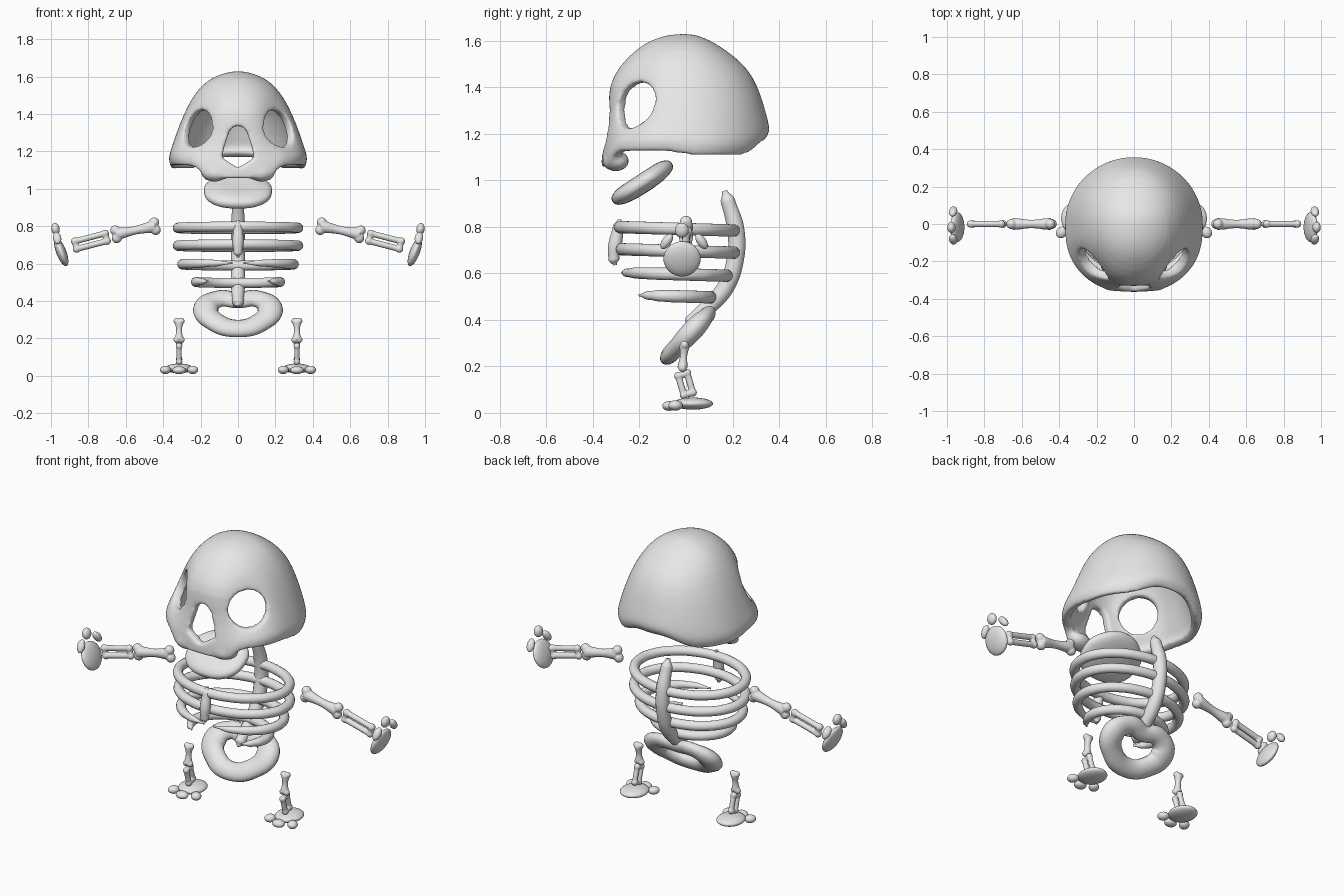
import bpy, bmesh
from math import sin, cos, pi, radians, exp
from mathutils import Vector, Matrix, Euler

if "Cube" in bpy.data.objects:
    bpy.data.objects.remove(bpy.data.objects["Cube"], do_unlink=True)

GREY = (0.8, 0.8, 0.8, 1)
bone_mat = bpy.data.materials.new("bone_grey")
bone_mat.use_nodes = True
bone_mat.diffuse_color = GREY
bone_mat.node_tree.nodes["Principled BSDF"].inputs["Base Color"].default_value = GREY


def select(objs):
    bpy.ops.object.select_all(action='DESELECT')
    for o in objs:
        o.select_set(True)
    bpy.context.view_layer.objects.active = objs[0]


def link(name, data):
    obj = bpy.data.objects.new(name, data)
    bpy.context.collection.objects.link(obj)
    data.materials.append(bone_mat)
    return obj


def from_bmesh(name, bm):
    mesh = bpy.data.meshes.new(name)
    bm.to_mesh(mesh)
    bm.free()
    obj = link(name, mesh)
    select([obj])
    bpy.ops.object.shade_smooth()
    return obj


def ball(name, loc, radii, rot=(0, 0, 0)):
    turn = Euler([radians(a) for a in rot])
    bm = bmesh.new()
    bmesh.ops.create_uvsphere(bm, u_segments=28, v_segments=16, radius=1,
                              matrix=Matrix.LocRotScale(Vector(loc), turn, Vector(radii)))
    return from_bmesh(name, bm)


def bake(obj):
    select([obj])
    bpy.ops.object.convert(target='MESH')
    bpy.ops.object.shade_smooth()
    return obj


def tube(name, points, cyclic=False):
    """Round tube through (x, y, z, radius) points."""
    curve = bpy.data.curves.new(name, 'CURVE')
    curve.dimensions = '3D'
    curve.bevel_depth = 1
    curve.bevel_resolution = 5
    curve.resolution_u = 8
    curve.use_fill_caps = True
    spline = curve.splines.new('BEZIER')
    spline.bezier_points.add(len(points) - 1)
    spline.use_cyclic_u = cyclic
    spline.radius_interpolation = 'EASE'
    for bp, p in zip(spline.bezier_points, points):
        bp.co, bp.radius = p[:3], p[3]
        bp.handle_left_type = bp.handle_right_type = 'AUTO'
    return bake(link(name, curve))


def fuse(name, parts, voxel=0.004, rounds=4):
    """Join overlapping shapes and blend them into one rounded skin."""
    select(parts)
    bpy.ops.object.join()
    obj = parts[0]
    obj.name = name
    mod = obj.modifiers.new("skin", 'REMESH')
    mod.mode, mod.voxel_size = 'VOXEL', voxel
    mod = obj.modifiers.new("soften", 'SMOOTH')
    mod.factor, mod.iterations = 0.5, rounds
    return bake(obj)


def knobbed_bone(name, a, b, side, r, knob, spread):
    a, b, side = Vector(a), Vector(b), Vector(side)
    mid = (a + b) / 2
    parts = [tube(name, [(*a, r * 1.4), (*mid, r), (*b, r * 1.4)])]
    parts += [ball(name, end + side * s * spread, [knob] * 3) for end in (a, b) for s in (-1, 1)]
    return fuse(name, parts, rounds=8)


def slotted_bone(name, a, b, side, r, spread):
    a, b, side = Vector(a), Vector(b), Vector(side) * spread
    bars = [(a + side, b + side), (a - side, b - side), (a + side, a - side), (b + side, b - side)]
    parts = [tube(name, [(*p, r), (*q, r)]) for p, q in bars]
    parts += [ball(name, p, [r * 1.25] * 3) for bar in bars[:2] for p in bar]
    return fuse(name, parts)


def mirror(obj):
    twin = link(obj.name.replace("left", "right"), obj.data.copy())
    twin.data.transform(Matrix.Scale(-1, 4, (1, 0, 0)))
    twin.data.flip_normals()


def ease(a, b, v):
    t = min(1, max(0, (v - a) / (b - a)))
    return t * t * (3 - 2 * t)


def power(v, p):
    return (1 if v > 0 else -1) * abs(v) ** p


# Skull shell: rings of height, half width, front depth, back depth
rings = [(1.63, .03, .06, .03), (1.607, .115, .145, .095), (1.565, .185, .213, .165),
         (1.49, .245, .29, .262), (1.40, .291, .337, .312), (1.30, .33, .33, .342),
         (1.20, .362, .35, .361), (1.15, .376, .364, .361), (1.105, .357, .364, .33)]
SEG = 48
bm = bmesh.new()
loops = []
for z, w, front, back in rings:
    corner = 1 - 0.2 * ease(1.55, 1.25, z)
    loop = []
    for i in range(SEG):
        a = 2 * pi * (i + .5) / SEG
        c, s = cos(a), sin(a)
        low = ease(1.28, 1.11, z)
        if s > 0:
            # Arched notch at the nape
            x, y = w * c, back * s
            h = z + .06 * low * ease(.26, .06, abs(x)) * ease(.1, .3, y)
        else:
            # Upper jaw hanging below the cheeks
            x, y = w * power(c, corner), front * power(s, corner)
            h = z - .065 * low * ease(-.19, -.28, y) * ease(.24, .17, abs(x))
            h += .018 * low * ease(.05, -.1, y)
        # Shallow hollow around each eye
        d2 = (abs(x) - .235) ** 2 + (y + .245) ** 2 + (h - 1.32) ** 2
        dent = .036 * exp(-d2 / .012)
        loop.append(bm.verts.new((x - power(x, 0) * dent, y + dent, h)))
    loops.append(loop)
for up, down in zip(loops, loops[1:]):
    for i in range(SEG):
        j = (i + 1) % SEG
        bm.faces.new((up[i], down[i], down[j], up[j]))
bm.faces.new(loops[0])
bmesh.ops.recalc_face_normals(bm, faces=bm.faces)
skull = from_bmesh("skull", bm)
skull.modifiers.new("round", 'SUBSURF').levels = 1
shell = skull.modifiers.new("wall", 'SOLIDIFY')
shell.thickness, shell.offset = 0.048, -1

# Cutters for eyes and nose
cutters = [ball("eye_cutter", (s * .212, -.214, 1.322), (.106, .25, .1), (0, 0, s * 45)) for s in (-1, 1)]
bm = bmesh.new()
outline = [(0, 1.112), (.085, 1.165), (.075, 1.22), (.045, 1.31), (.02, 1.335),
           (-.02, 1.335), (-.045, 1.31), (-.075, 1.22), (-.085, 1.165)]
face = bm.faces.new([bm.verts.new((x, -.5, z)) for x, z in outline])
ext = bmesh.ops.extrude_face_region(bm, geom=[face])
bmesh.ops.translate(bm, vec=(0, .33, 0), verts=[v for v in ext["geom"] if isinstance(v, bmesh.types.BMVert)])
bmesh.ops.recalc_face_normals(bm, faces=bm.faces)
cutters.append(from_bmesh("nose_cutter", bm))
for c in cutters:
    c.hide_render = True
    cut = skull.modifiers.new("hole", 'BOOLEAN')
    cut.operation, cut.object = 'DIFFERENCE', c
bake(skull)
for c in cutters:
    bpy.data.objects.remove(c, do_unlink=True)

# Thick gum lobes blended into the upper jaw
gums = [ball("gum", (s * .125, -.302, 1.083), (.075, .055, .045), (0, 0, s * 20)) for s in (-1, 1)]
fuse("skull", [skull] + gums, 0.01, 10)

# Jaw: tilted rounded slab, slightly dished, narrower at the back
bm = bmesh.new()
bmesh.ops.create_uvsphere(bm, u_segments=40, v_segments=20, radius=1)
for v in bm.verts:
    x, y, z = v.co
    if z > 0:
        z *= 1 - .3 * exp(-(x * x + y * y) / .25)
    taper = 1 - .2 * ease(.1, 1, y)
    v.co = (.182 * taper * power(x, .85), .152 * power(y, .85), .046 * power(z, .8))
bmesh.ops.transform(bm, verts=bm.verts, matrix=Matrix.Translation((0, -.188, .99)) @ Matrix.Rotation(radians(33), 4, 'X'))
from_bmesh("jaw", bm)

# Spine and breastbone
tube("spine", [(0, y, z, r) for y, z, r in [
    (.165, .955, .012), (.18, .91, .032), (.215, .78, .038), (.212, .66, .038),
    (.17, .54, .038), (.09, .45, .036), (.02, .39, .03), (0, .372, .008)]])
tube("breastbone", [(0, y, z, r) for y, z, r in [
    (-.285, .832, .008), (-.29, .8, .025), (-.305, .72, .03), (-.31, .66, .024), (-.305, .635, .008)]])

# Ribs: height, half width, front, back, opening angle at the front
for n, (z, w, front, back, gap) in enumerate([
        (.79, .322, -.283, .205, 0), (.695, .322, -.275, .205, 0),
        (.595, .298, -.275, .175, .1), (.5, .225, -.256, .105, .8)]):
    mid, depth = (front + back) / 2, (back - front) / 2
    steps = 16
    pts = []
    for i in range(steps if not gap else steps + 1):
        t = gap + (2 * pi - 2 * gap) * i / steps
        y = mid - depth * cos(t)
        r = .027
        if gap:
            r = (.005, .019, .025, .027)[min(i, steps - i, 3)]
        pts.append((w * sin(t), y, z - .03 * y, r))
    tube(f"rib_{n + 1}", pts, cyclic=not gap)

# Pelvis: flattened ring, narrower at the bottom
half = [(.1, .106, .052), (.172, .03, .068), (.115, -.07, .058)]
path = [(0, .093, .048)] + half + [(0, -.112, .054)] + [(-x, y, r) for x, y, r in reversed(half)]
pelvis = tube("pelvis", [(x, y, 0, r) for x, y, r in path], cyclic=True)
pelvis.data.transform(Matrix.Translation((0, .01, .335)) @ Matrix.Rotation(radians(47), 4, 'X')
                      @ Matrix.Diagonal((1, 1, .68, 1)))

# Left arm, hand, leg and foot, then their mirrored twins
limbs = [
    knobbed_bone("left_upper_arm", (.444, 0, .8), (.652, 0, .757), (.2, 0, .98), .023, .027, .021),
    slotted_bone("left_forearm", (.705, 0, .741), (.868, 0, .699), (.25, 0, .97), .0165, .021),
    ball("left_palm", (.945, -.017, .662), (.027, .08, .08), (0, 21, 0)),
    ball("left_middle_finger", (.976, -.018, .785), (.022, .03, .032), (0, 8, 0)),
    ball("left_front_finger", (.967, -.083, .737), (.022, .02, .038), (-35, 10, 0)),
    ball("left_back_finger", (.967, .067, .737), (.022, .02, .038), (35, 10, 0)),
    knobbed_bone("left_thigh", (.315, -.006, .293), (.315, -.015, .193), (1, 0, 0), .016, .018, .012),
    slotted_bone("left_shin", (.315, -.014, .165), (.315, .01, .082), (0, .96, .28), .0145, .02),
    ball("left_foot", (.315, .03, .04), (.075, .086, .026)),
    ball("left_middle_toe", (.315, -.072, .03), (.036, .03, .021)),
    ball("left_outer_toe", (.388, -.045, .032), (.028, .032, .022), (0, 0, 35)),
    ball("left_inner_toe", (.242, -.045, .032), (.028, .032, .022), (0, 0, -35)),
]
for part in limbs:
    mirror(part)
bpy.ops.object.select_all(action='DESELECT')
